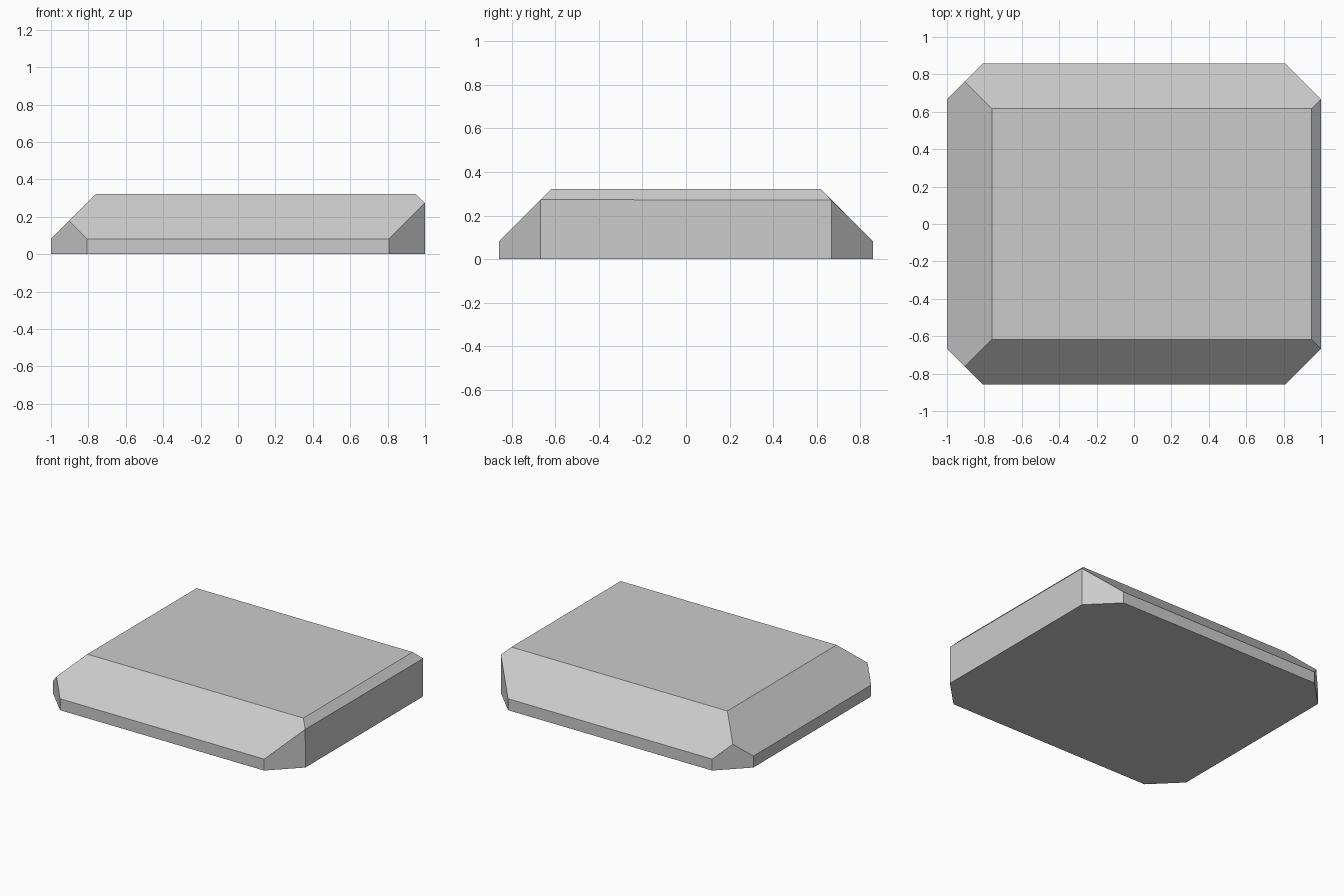
import bpy, bmesh
from mathutils import Vector

if "Cube" in bpy.data.objects:
    bpy.data.objects.remove(bpy.data.objects["Cube"])

HX, HY, H = 1.0, 0.858, 0.322


def cut(bm, normal, dist):
    """Slice off everything beyond the plane normal . p = dist and cap it."""
    n = Vector(normal)
    geom = bm.verts[:] + bm.edges[:] + bm.faces[:]
    res = bmesh.ops.bisect_plane(bm, geom=geom, dist=1e-5,
                                 plane_co=n * dist / n.length_squared,
                                 plane_no=n, clear_outer=True)
    edges = [e for e in res["geom_cut"] if isinstance(e, bmesh.types.BMEdge)]
    bmesh.ops.contextual_create(bm, geom=edges)


# Base block
bm = bmesh.new()
bmesh.ops.create_cube(bm, size=1)
for v in bm.verts:
    v.co = (v.co.x * 2 * HX, v.co.y * 2 * HY, (v.co.z + 0.5) * H)

# Vertical corner chamfers
for sx in (-1, 1):
    for sy in (-1, 1):
        cut(bm, (sx, sy, 0), 1.666)

# Sloped top edges: front, back, wide left, narrow right
for sy in (-1, 1):
    cut(bm, (0, sy, 1), 0.94)
cut(bm, (-1, 0, 1), 1.082)
cut(bm, (1, 0, 1), 1.272)

bmesh.ops.remove_doubles(bm, verts=bm.verts, dist=0.004)
bmesh.ops.recalc_face_normals(bm, faces=bm.faces)
mesh = bpy.data.meshes.new("chamfered_slab")
bm.to_mesh(mesh)
bm.free()
bpy.context.collection.objects.link(bpy.data.objects.new("chamfered_slab", mesh))
